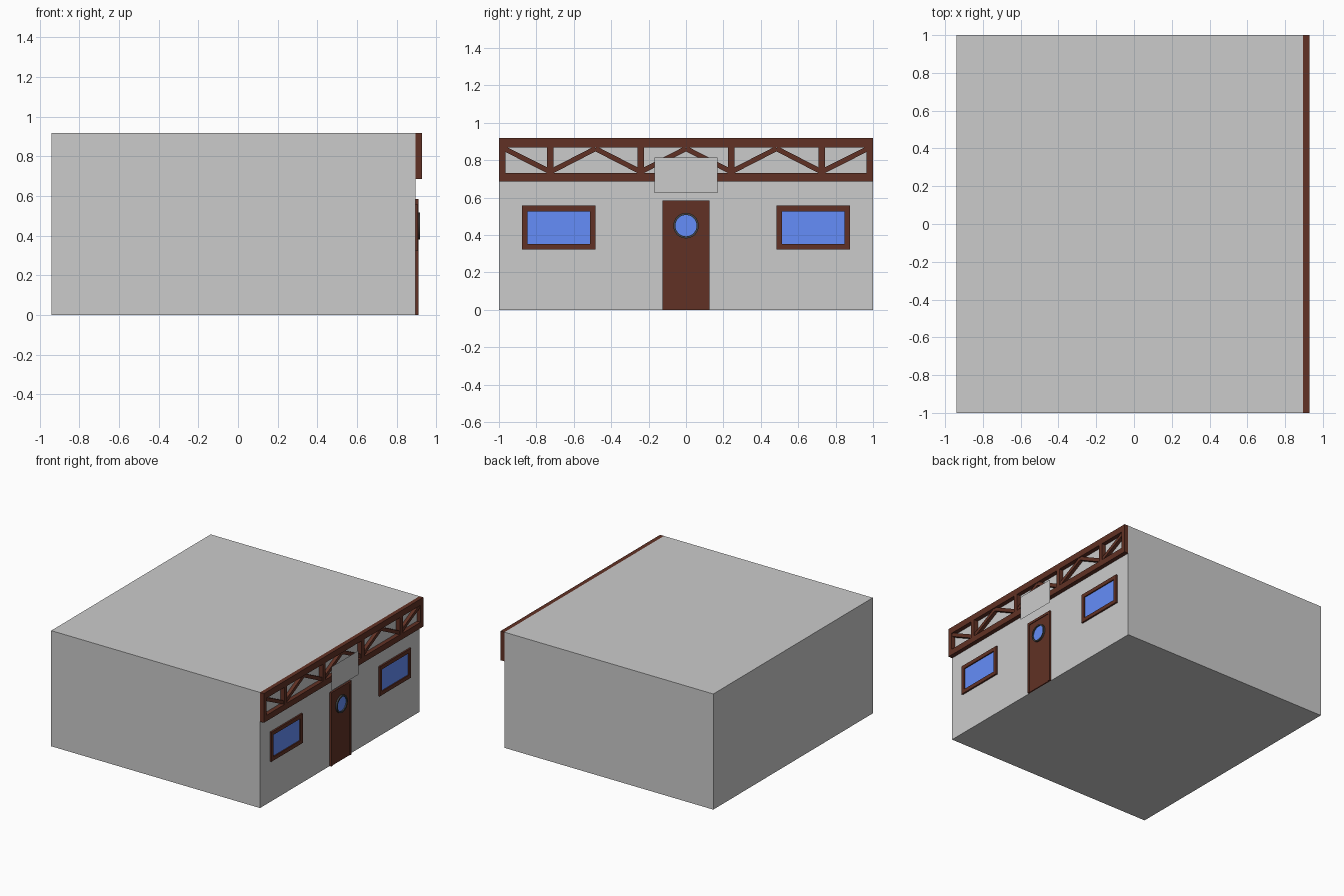
import bpy, math

if "Cube" in bpy.data.objects:
    bpy.data.objects.remove(bpy.data.objects["Cube"])

WALL = 0.894  # x of the facade plane


def material(name, rgb):
    m = bpy.data.materials.new(name)
    m.diffuse_color = (*rgb, 1)
    m.use_nodes = True
    m.node_tree.nodes["Principled BSDF"].inputs["Base Color"].default_value = m.diffuse_color
    return m


wood = material("dark_wood", (0.12, 0.031, 0.018))
glass = material("blue_glass", (0.13, 0.27, 0.95))
metal = material("dark_metal", (0.06, 0.06, 0.06))


def finish(ob, name, mat):
    ob.name = name
    if mat:
        ob.data.materials.append(mat)
    return ob


def box(name, x, y, z, mat=None):
    """Axis-aligned box from (min, max) ranges."""
    bpy.ops.mesh.primitive_cube_add(size=1, location=[sum(r) / 2 for r in (x, y, z)])
    ob = bpy.context.object
    ob.scale = [r[1] - r[0] for r in (x, y, z)]
    bpy.ops.object.transform_apply(location=False, rotation=False, scale=True)
    return finish(ob, name, mat)


def brace(name, a, b, width, depth):
    """Diagonal bar on the facade between two (y, z) points."""
    dy, dz = b[0] - a[0], b[1] - a[1]
    bpy.ops.mesh.primitive_cube_add(
        size=1, location=(WALL + depth / 2, (a[0] + b[0]) / 2, (a[1] + b[1]) / 2),
        rotation=(math.atan2(dz, dy), 0, 0))
    ob = bpy.context.object
    ob.scale = (depth, math.hypot(dy, dz), width)
    return finish(ob, name, wood)


def frame(name, y, z, w, x, bottom=True):
    """Rectangular frame; the rails fit between the full-height stiles."""
    box(name + "_stile_a", x, (y[0], y[0] + w), z, wood)
    box(name + "_stile_b", x, (y[1] - w, y[1]), z, wood)
    inner = (y[0] + w, y[1] - w)
    box(name + "_top_rail", x, inner, (z[1] - w, z[1]), wood)
    if bottom:
        box(name + "_bottom_rail", x, inner, (z[0], z[0] + w), wood)


# Main building block
box("building", (-0.94, WALL), (-1, 1), (0, 0.918))

# Truss: chords, posts and zigzag braces
tx = (WALL, 0.928)
box("truss_top_chord", tx, (-1, 1), (0.868, 0.918), wood)
box("truss_bottom_chord", tx, (-1, 1), (0.686, 0.733), wood)
for s in (-1, 1):
    for c in (0.983, 0.725, 0.242):
        box("truss_post", tx, (s * c - 0.017, s * c + 0.017), (0.733, 0.868), wood)
    nodes = [(0, 0.862), (0.242, 0.738), (0.484, 0.862), (0.725, 0.738), (0.972, 0.862)]
    for a, b in zip(nodes, nodes[1:]):
        brace("truss_brace", (s * a[0], a[1]), (s * b[0], b[1]), 0.027, 0.027)

# Windows either side of the door
for s in (-1, 1):
    y = sorted((s * 0.483, s * 0.877))
    frame("window_frame", y, (0.323, 0.557), 0.03, (WALL, 0.907))
    box("window_glass", (WALL, 0.898), (y[0] + 0.03, y[1] - 0.03), (0.353, 0.527), glass)

# Door with its surround
frame("door_frame", (-0.126, 0.126), (0, 0.585), 0.019, (WALL, 0.909), bottom=False)
box("door_panel", (WALL, 0.904), (-0.107, 0.107), (0, 0.566), wood)

# Porthole: hollow ring made by screwing a small profile, with round glass
n, cz = 32, 0.45
profile = [(0.904, 0.068), (0.917, 0.068), (0.917, 0.057), (0.904, 0.057)]
verts = [(x, r * math.cos(2 * math.pi * i / n), cz + r * math.sin(2 * math.pi * i / n))
         for i in range(n) for x, r in profile]
faces = [(4 * i + j, 4 * i + (j + 1) % 4, 4 * ((i + 1) % n) + (j + 1) % 4, 4 * ((i + 1) % n) + j)
         for i in range(n) for j in range(4)]
mesh = bpy.data.meshes.new("porthole_ring")
mesh.from_pydata(verts, [], faces)
ring = bpy.data.objects.new("porthole_ring", mesh)
bpy.context.collection.objects.link(ring)
finish(ring, "porthole_ring", metal)
bpy.context.view_layer.objects.active = ring
bpy.ops.object.select_all(action='DESELECT')
ring.select_set(True)
bpy.ops.object.mode_set(mode='EDIT')
bpy.ops.mesh.select_all(action='SELECT')
bpy.ops.mesh.normals_make_consistent(inside=False)
bpy.ops.object.mode_set(mode='OBJECT')
bpy.ops.object.shade_smooth_by_angle()
bpy.ops.mesh.primitive_cylinder_add(vertices=n, radius=0.057, depth=0.006,
                                    location=(0.905, 0, cz), rotation=(0, math.pi / 2, 0))
finish(bpy.context.object, "porthole_glass", glass)

# Blank sign board standing just in front of the truss
bpy.ops.mesh.primitive_plane_add(size=1, location=(0.939, 0, 0.72), rotation=(0, math.pi / 2, 0))
sign = bpy.context.object
sign.scale = (0.19, 0.336, 1)
finish(sign, "sign_board", None)
